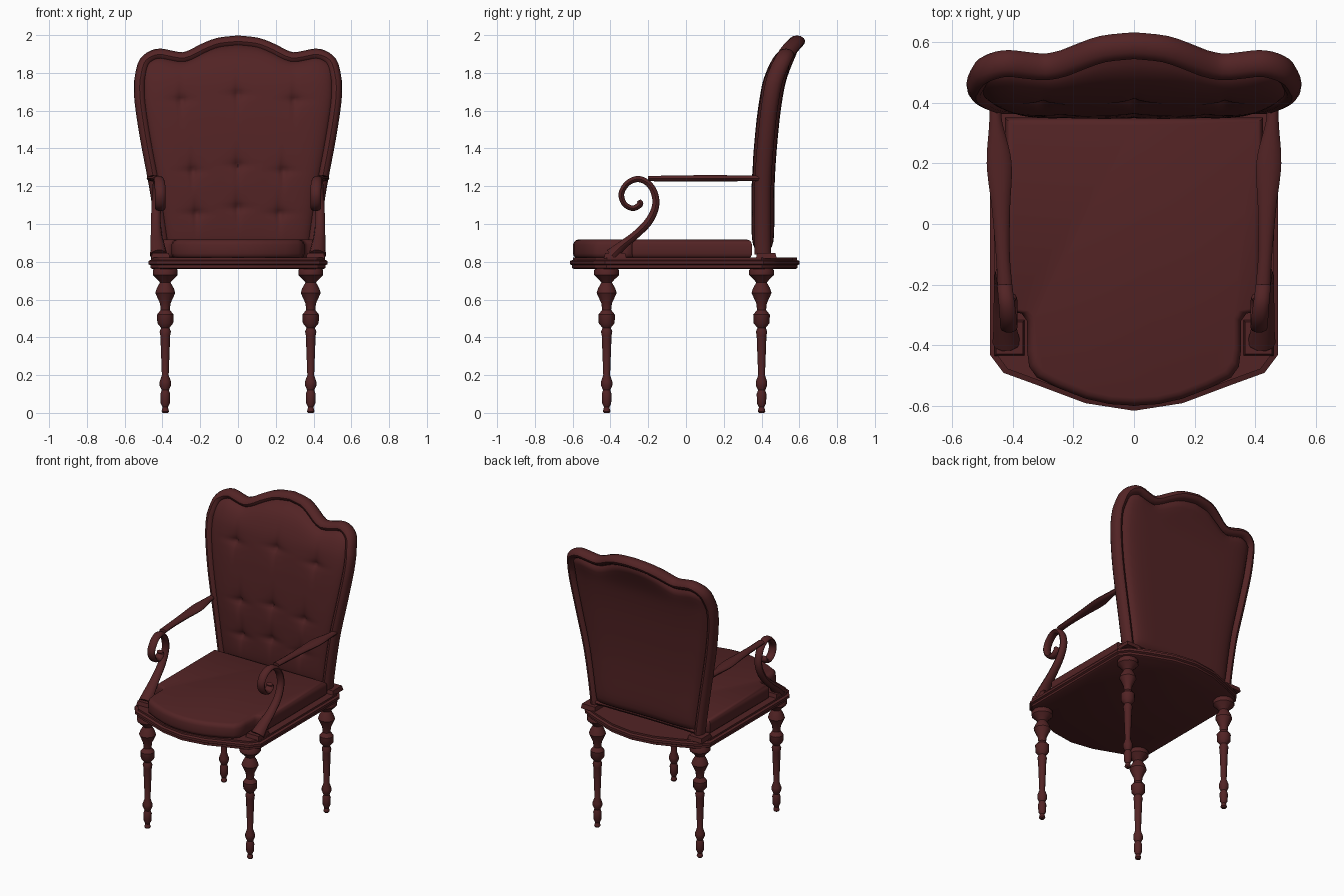
import bpy, bmesh, math
from mathutils import Vector

if "Cube" in bpy.data.objects:
    bpy.data.objects.remove(bpy.data.objects["Cube"])

mat = bpy.data.materials.new("dark red")
mat.use_nodes = True
COLOUR = (0.085, 0.017, 0.018, 1)
mat.diffuse_color = COLOUR
mat.node_tree.nodes["Principled BSDF"].inputs["Base Color"].default_value = COLOUR


def finish(name, bm, angle=40, mirror=False):
    bmesh.ops.recalc_face_normals(bm, faces=bm.faces)
    mesh = bpy.data.meshes.new(name)
    bm.to_mesh(mesh)
    bm.free()
    mesh.materials.append(mat)
    ob = bpy.data.objects.new(name, mesh)
    bpy.context.collection.objects.link(ob)
    if mirror:
        ob.modifiers.new("Mirror", 'MIRROR')
    bpy.ops.object.select_all(action='DESELECT')
    ob.select_set(True)
    bpy.context.view_layer.objects.active = ob
    bpy.ops.object.shade_smooth_by_angle(angle=math.radians(angle))
    return ob


def loft(name, rings, **kw):
    """Skin a list of equal rings and cap both ends."""
    bm = bmesh.new()
    rows = [[bm.verts.new(p) for p in ring] for ring in rings]
    n = len(rows[0])
    for a, b in zip(rows, rows[1:]):
        for i in range(n):
            j = (i + 1) % n
            bm.faces.new((a[i], a[j], b[j], b[i]))
    bm.faces.new(rows[0])
    bm.faces.new(rows[-1])
    return finish(name, bm, **kw)


def smooth(pts, steps=4):
    """Catmull-Rom through tuples of any length."""
    pts = [Vector(p) for p in pts]
    out = []
    for i in range(len(pts) - 1):
        p1, p2 = pts[i], pts[i + 1]
        m1 = (p2 - pts[max(i - 1, 0)]) / 2
        m2 = (pts[min(i + 2, len(pts) - 1)] - p1) / 2
        for k in range(steps):
            t = k / steps
            out.append(p1 * (2*t**3 - 3*t*t + 1) + m1 * (t**3 - 2*t*t + t)
                       + p2 * (3*t*t - 2*t**3) + m2 * (t**3 - t*t))
    return out + [pts[-1]]


def lookup(table, x):
    for a, b in zip(table, table[1:]):
        if x <= b[0]:
            t = max(0, (x - a[0]) / (b[0] - a[0]))
            return a[1] + t * (b[1] - a[1])
    return table[-1][1]


def sweep(name, path, sizes, axis, n=10, **kw):
    """Sweep an ellipse: first size along axis, second across it."""
    rings = []
    for i, p in enumerate(path):
        t = (path[min(i + 1, len(path) - 1)] - path[max(i - 1, 0)]).normalized()
        a = (axis - t * axis.dot(t)).normalized()
        b = t.cross(a)
        w, h = sizes[i]
        rings.append([p + a * w * math.cos(k * math.tau / n)
                      + b * h * math.sin(k * math.tau / n) for k in range(n)])
    return loft(name, rings, **kw)


def slab(name, half, layers, cy, **kw):
    """Stack insets of an outline given as its +x half, front to back."""
    outline = half + [(-x, y) for x, y in reversed(half) if x > 0]
    rings = [[(x * (1 - d / 0.45), cy + (y - cy) * (1 - d / 0.55), z)
              for x, y in outline] for d, z in layers]
    return loft(name, rings, **kw)


def box(name, x, y, z, sx, sy, sz):
    bm = bmesh.new()
    bmesh.ops.create_cube(bm, size=1)
    for v in bm.verts:
        taper = 0.88 if v.co.z > 0 else 1
        v.co = (x + v.co.x * sx * taper, y + v.co.y * sy * taper, z + v.co.z * sz)
    finish(name, bm, mirror=True)


# Turned legs
leg_profile = [(.014, 0), (.02, .008), (.014, .03), (.024, .05), (.026, .1),
               (.019, .12), (.03, .145), (.03, .165), (.018, .2), (.026, .41),
               (.03, .43), (.022, .45), (.042, .475), (.044, .52), (.024, .545),
               (.028, .58), (.053, .635), (.045, .66), (.028, .69), (.04, .705),
               (.066, .73), (.066, .755), (.05, .775)]
for end, y in (("front", -.42), ("rear", .4)):
    loft(end + "_legs", [[(.385 + r * math.cos(k * math.tau / 12),
                           y + r * math.sin(k * math.tau / 12), z)
                          for k in range(12)] for r, z in leg_profile], mirror=True)

# Moulded seat rail, bowed at front and rear
slab("seat_rail",
     [(0, -.615), (.16, -.59), (.32, -.53), (.43, -.49), (.475, -.43), (.475, .41),
      (.43, .47), (.32, .52), (.16, .58), (0, .602)],
     [(.02, .762), (.01, .768), (.01, .782), (0, .788), (0, .804), (.014, .81),
      (.014, .822)], 0, angle=30)

# Seat cushion, notched around the arm posts
slab("seat_cushion",
     [(0, -.598), (.08, -.593), (.16, -.575), (.25, -.54), (.32, -.505), (.345, -.47),
      (.352, -.42), (.352, -.32), (.37, -.295), (.425, -.285), (.425, .35), (0, .35)],
     [(.015, .82), (.003, .832), (0, .845), (0, .89), (.006, .904), (.016, .913),
      (.03, .917)], -.12, angle=50)

# Mounting blocks for arms and back
box("arm_blocks", .41, -.375, .832, .1, .12, .03)
box("back_blocks", .4, .425, .832, .11, .11, .03)

# Back shape: side width by height, top edge by position, rearward lean by height
BOTTOM = .84
side_width = smooth([(.8, .385), (.95, .402), (1.2, .44), (1.45, .487), (1.65, .517),
                     (1.76, .52), (2, .52)])
top_edge = smooth([(0, 1.967), (.2, 1.955), (.35, 1.925), (.46, 1.895), (.56, 1.878),
                   (.68, 1.887), (.8, 1.898), (.9, 1.88), (.965, 1.84), (1, 1.75)])
lean = smooth([(.8, .407), (1.2, .407), (1.5, .428), (1.7, .455), (1.8, .482),
               (1.9, .53), (1.97, .59)])


def back_point(u, v):
    z = BOTTOM + v * (lookup(top_edge, abs(u)) - BOTTOM)
    return Vector((u * lookup(side_width, z), lookup(lean, z), z))


# Back frame tube
right = [back_point(1, i / 20) for i in range(20)]
top = [back_point(math.sin(math.pi / 2 * (1 - i / 24)), 1) for i in range(25)]
half = right + top
path = half + [Vector((-p.x, p.y, p.z)) for p in reversed(half[:-1])]
sweep("back_frame", path, [(.044, .031)] * len(path), Vector((0, 1, 0)), n=12)
sweep("back_lower_rail", [back_point(u / 4, .02) for u in range(-4, 5)],
      [(.035, .022)] * 9, Vector((0, 1, 0)))

# Padded back panels, the front one tufted
tufts = [(x, z + (.03 if x == 0 else 0))
         for z, w in ((1.655, .3), (1.28, .24), (1.055, .22)) for x in (-w, 0, w)]


def dent(p):
    d = 0
    for x, z in tufts:
        dx, dz = abs(p.x - x), p.z - z
        d += .022 * math.exp(-math.hypot(dx, dz) / .03)
        d += .009 * math.exp(-(dx / .013) ** 2 - (dz / .09) ** 2)
        d += .006 * math.exp(-(dx / .08) ** 2 - (dz / .016) ** 2)
    return d


def panel(name, depth, tufted):
    bm = bmesh.new()
    nu, nv = (72, 72) if tufted else (32, 32)
    grid = []
    for j in range(nv + 1):
        row = []
        for i in range(nu + 1):
            u, v = 2 * i / nu - 1, j / nv
            p = back_point(u * .98, v * .985 + .005)
            pad = (1 - abs(u) ** 8) * (1 - abs(2 * v - 1) ** 14)
            p.y += depth * math.sqrt(max(pad, 0))
            if tufted:
                p.y += dent(p)
            row.append(bm.verts.new(p))
        grid.append(row)
    for a, b in zip(grid, grid[1:]):
        for i in range(nu):
            bm.faces.new((a[i], a[i + 1], b[i + 1], b[i]))
    ob = finish(name, bm, angle=60)
    # Make both panels face outward
    if ob.data.polygons[len(ob.data.polygons) // 2].normal.y * depth < 0:
        ob.data.flip_normals()


panel("back_cushion", -.06, True)
panel("back_rear_panel", .062, False)


# Arms: each point is x, y, z, half width, half thickness
def arm(name, pts):
    pts = smooth(pts, 5)
    sweep(name, [Vector(p[:3]) for p in pts], [p[3:] for p in pts],
          Vector((1, 0, 0)), mirror=True)


arm("arm_rests", [(.457, .40, 1.242, .018, .016), (.455, .33, 1.242, .022, .016),
                  (.444, .2, 1.242, .041, .017), (.438, .05, 1.242, .03, .017),
                  (.432, -.1, 1.241, .023, .016), (.425, -.2, 1.24, .024, .014)])
arm("arm_scrolls", [(.42, -.39, .835, .046, .04), (.425, -.34, .885, .038, .026),
                    (.432, -.27, .94, .03, .022), (.435, -.2, 1.01, .026, .022),
                    (.433, -.162, 1.09, .025, .02), (.43, -.166, 1.16, .025, .019),
                    (.426, -.2, 1.215, .025, .017), (.42, -.255, 1.238, .026, .017),
                    (.414, -.31, 1.215, .028, .016), (.412, -.342, 1.16, .028, .016),
                    (.412, -.325, 1.105, .028, .015), (.412, -.28, 1.083, .028, .015),
                    (.412, -.243, 1.105, .027, .017), (.412, -.25, 1.125, .022, .012)])
